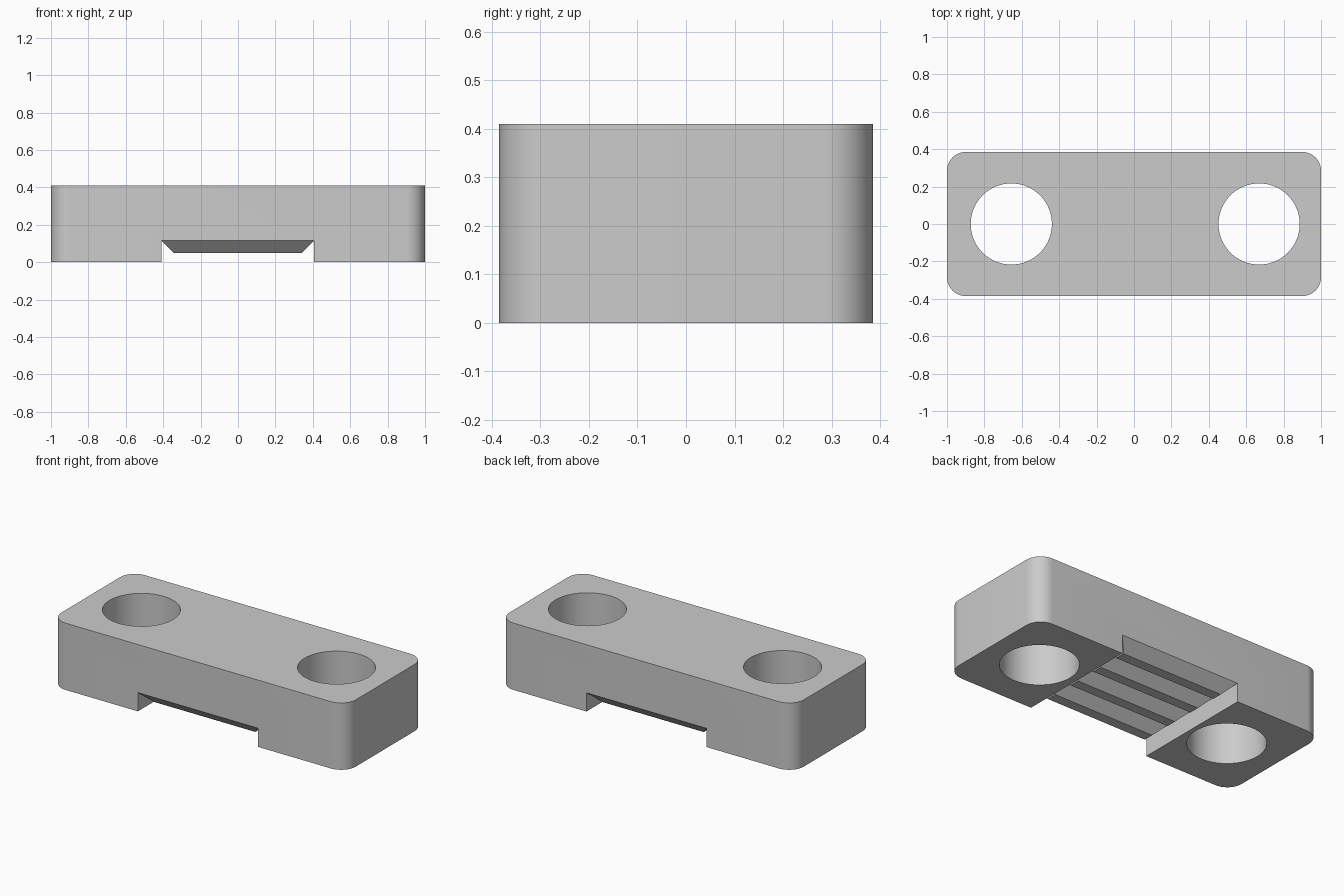
import bpy
import bmesh
from math import radians
from mathutils import Matrix

old = bpy.data.objects.get("Cube")
if old:
    bpy.data.objects.remove(old, do_unlink=True)

HALF_Y, HEIGHT = 0.385, 0.41
SLOT_L, SLOT_R, SLOT_TOP = -0.41, 0.406, 0.115
TOOTH_DEPTH, TEETH = 0.065, 4

grey = bpy.data.materials.new("plain_grey")
grey.use_nodes = True
colour = (0.6, 0.6, 0.6, 1)
grey.diffuse_color = colour
grey.node_tree.nodes["Principled BSDF"].inputs["Base Color"].default_value = colour


def make_object(name, bm):
    bmesh.ops.recalc_face_normals(bm, faces=bm.faces[:])
    mesh = bpy.data.meshes.new(name)
    bm.to_mesh(mesh)
    bm.free()
    obj = bpy.data.objects.new(name, mesh)
    mesh.materials.append(grey)
    bpy.context.collection.objects.link(obj)
    return obj


def add_box(bm, lo, hi):
    size = [b - a for a, b in zip(lo, hi)]
    mid = [(a + b) / 2 for a, b in zip(lo, hi)]
    matrix = Matrix.Translation(mid) @ Matrix.Diagonal((*size, 1))
    return bmesh.ops.create_cube(bm, size=1, matrix=matrix)["verts"]


def cut(target, cutter):
    mod = target.modifiers.new("cut", 'BOOLEAN')
    mod.operation, mod.solver, mod.object = 'DIFFERENCE', 'EXACT', cutter
    bpy.context.view_layer.objects.active = target
    bpy.ops.object.modifier_apply(modifier=mod.name)
    bpy.data.objects.remove(cutter, do_unlink=True)


# Clamp body: block with rounded upright corners
bm = bmesh.new()
add_box(bm, (-1, -HALF_Y, 0), (1, HALF_Y, HEIGHT))
upright = [e for e in bm.edges if abs(e.verts[0].co.z - e.verts[1].co.z) > 0.1]
bmesh.ops.bevel(bm, geom=upright, offset=0.1, segments=10, profile=0.5, affect='EDGES')
body = make_object("clamp_body", bm)

# Two bolt holes
for x in (-0.656, 0.669):
    bm = bmesh.new()
    bmesh.ops.create_cone(bm, cap_ends=True, segments=64, radius1=0.217, radius2=0.217,
                          depth=2, matrix=Matrix.Translation((x, 0, 0)))
    cut(body, make_object("hole_cutter", bm))

# Slot across the underside
bm = bmesh.new()
add_box(bm, (SLOT_L, -1, -1), (SLOT_R, 1, SLOT_TOP))
cut(body, make_object("slot_cutter", bm))

# Open the slot ceiling, which the teeth cover completely
bm = bmesh.new()
bm.from_mesh(body.data)
ceiling = [f for f in bm.faces if f.normal.z < -0.9 and f.calc_center_median().z > 0.05]
bmesh.ops.delete(bm, geom=ceiling, context='FACES_ONLY')
bm.to_mesh(body.data)
bm.free()

# Gripping teeth: ribs with 45 degree sides and flat crests
bm = bmesh.new()
pitch = 2 * HALF_Y / TEETH
middle_x = (SLOT_L + SLOT_R) / 2
for i in range(TEETH):
    y = -HALF_Y + i * pitch
    verts = add_box(bm, (SLOT_L, y, SLOT_TOP - TOOTH_DEPTH), (SLOT_R, y + pitch, SLOT_TOP))
    for v in verts:
        if v.co.z < SLOT_TOP - 0.01:
            v.co.x += TOOTH_DEPTH if v.co.x < middle_x else -TOOTH_DEPTH
            v.co.y += TOOTH_DEPTH if v.co.y < y + pitch / 2 else -TOOTH_DEPTH
bmesh.ops.recalc_face_normals(bm, faces=bm.faces[:])
tops = [f for f in bm.faces if f.normal.z > 0.9]
bmesh.ops.delete(bm, geom=tops, context='FACES_ONLY')
make_object("grip_teeth", bm)

# Smooth the curved walls, keep the edges sharp
bpy.ops.object.select_all(action='DESELECT')
body.select_set(True)
bpy.context.view_layer.objects.active = body
bpy.ops.object.shade_smooth_by_angle(angle=radians(30))
